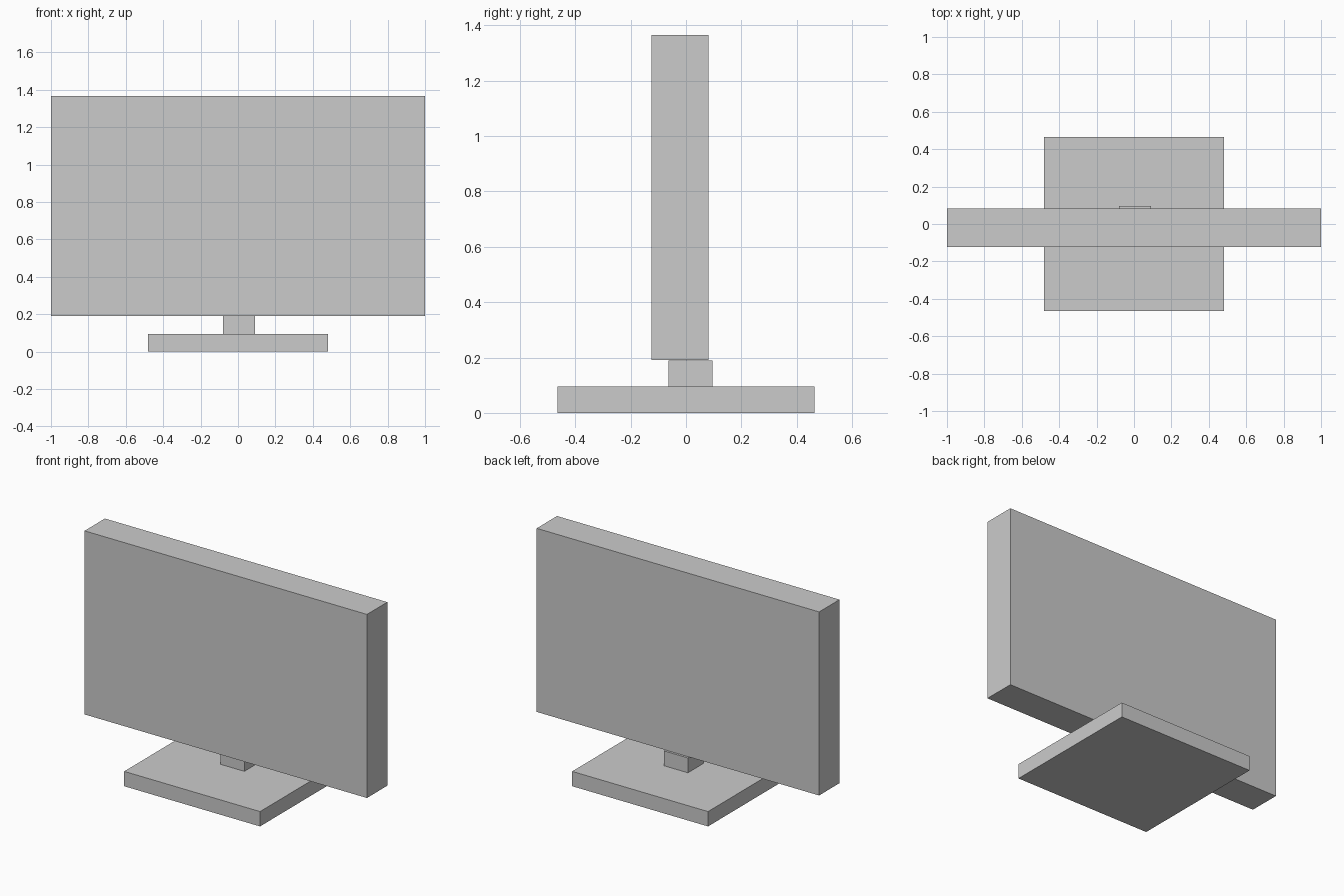
import bpy

if "Cube" in bpy.data.objects:
    bpy.data.objects.remove(bpy.data.objects["Cube"])


def box(name, x, y, z):
    """Add a box spanning the given (min, max) ranges."""
    spans = (x, y, z)
    bpy.ops.mesh.primitive_cube_add(size=1, location=[(a + b) / 2 for a, b in spans])
    obj = bpy.context.object
    obj.name = name
    obj.scale = [b - a for a, b in spans]
    bpy.ops.object.transform_apply(location=False, rotation=False, scale=True)
    return obj


# Foot plate
box("base", (-0.481, 0.481), (-0.464, 0.464), (0, 0.095))
# Short post, slightly behind the screen's back face
box("neck", (-0.08, 0.09), (-0.064, 0.095), (0.095, 0.19))
# Display panel
box("screen", (-1, 1), (-0.124, 0.082), (0.191, 1.366))
